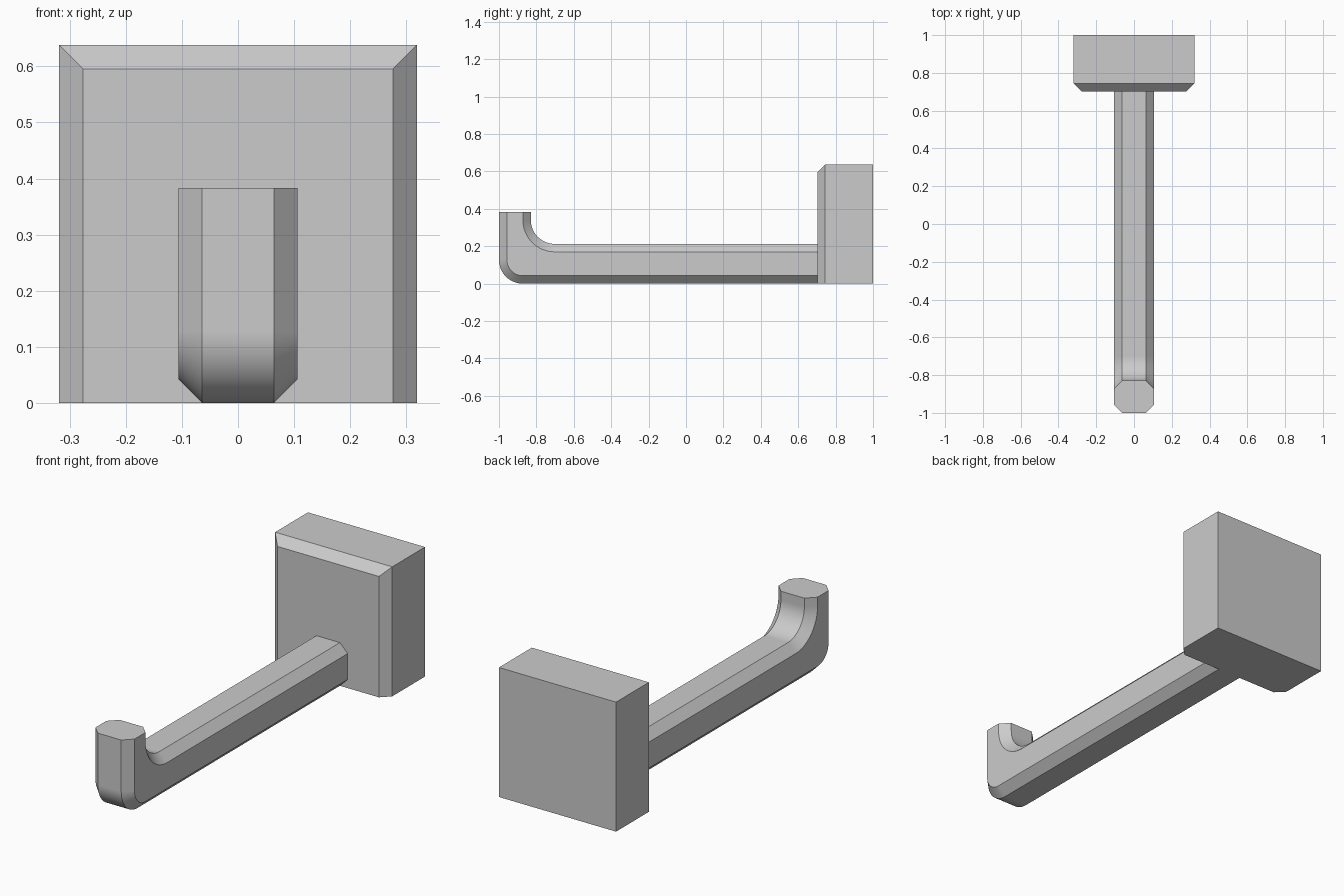
import bpy
import bmesh
from math import sin, cos, pi

cube = bpy.data.objects.get("Cube")
if cube:
    bpy.data.objects.remove(cube, do_unlink=True)

grey = bpy.data.materials.new("plain_grey")
grey.use_nodes = True
GREY = (0.6, 0.6, 0.6, 1)
grey.diffuse_color = GREY
grey.node_tree.nodes["Principled BSDF"].inputs["Base Color"].default_value = GREY


def add_object(name, bm):
    bmesh.ops.recalc_face_normals(bm, faces=bm.faces)
    mesh = bpy.data.meshes.new(name)
    bm.to_mesh(mesh)
    bm.free()
    mesh.materials.append(grey)
    obj = bpy.data.objects.new(name, mesh)
    bpy.context.collection.objects.link(obj)
    return obj


def loft(rings):
    """Skin a list of equal-length point rings and cap both ends."""
    bm = bmesh.new()
    loops = [[bm.verts.new(p) for p in ring] for ring in rings]
    for a, b in zip(loops, loops[1:]):
        for i in range(len(a)):
            j = (i + 1) % len(a)
            bm.faces.new((a[i], a[j], b[j], b[i]))
    bm.faces.new(loops[0])
    bm.faces.new(loops[-1])
    return bm


CHAMFER = 0.0425
FRONT, WALL, BACK = -1.0, 0.702, 1.0


# Mounting block: front edge chamfered on the sides and top only
def block_ring(y, inset):
    x, z = 0.319 - inset, 0.638 - inset
    return [(-x, y, 0), (x, y, 0), (x, y, z), (-x, y, z)]


add_object("mounting_block", loft([
    block_ring(WALL, CHAMFER), block_ring(WALL + CHAMFER, 0), block_ring(BACK, 0)]))

# Arm and upturned hook: chamfered bar with separate inner and outer bend centres
HALF, BEND, TIP_Z = 0.1064, 0.1277, 0.383
FLAT = HALF - CHAMFER
OUTER = (FRONT + BEND, BEND)
INNER = (-0.702, 0.3404)
TRACKS = [(FLAT, OUTER, BEND), (HALF, OUTER, BEND - CHAMFER),
          (HALF, INNER, BEND + CHAMFER), (FLAT, INNER, BEND)]
TRACKS += [(-x, centre, r) for x, centre, r in reversed(TRACKS)]


def bar_ring(angle, y=None, z=None):
    ring = []
    for x, (cy, cz), r in TRACKS:
        py, pz = cy - r * sin(angle), cz - r * cos(angle)
        ring.append((x, py if y is None else y, pz if z is None else z))
    return ring


STEPS = 16
rings = [bar_ring(0, y=WALL)]
rings += [bar_ring(pi / 2 * i / STEPS) for i in range(STEPS + 1)]
rings.append(bar_ring(pi / 2, z=TIP_Z))
arm = add_object("hook_arm", loft(rings))

# Smooth bends with crisp chamfer edges
bpy.ops.object.select_all(action="DESELECT")
arm.select_set(True)
bpy.context.view_layer.objects.active = arm
bpy.ops.object.shade_smooth_by_angle(angle=pi / 6)
weighted = arm.modifiers.new("flat_shading", "WEIGHTED_NORMAL")
weighted.keep_sharp = True
